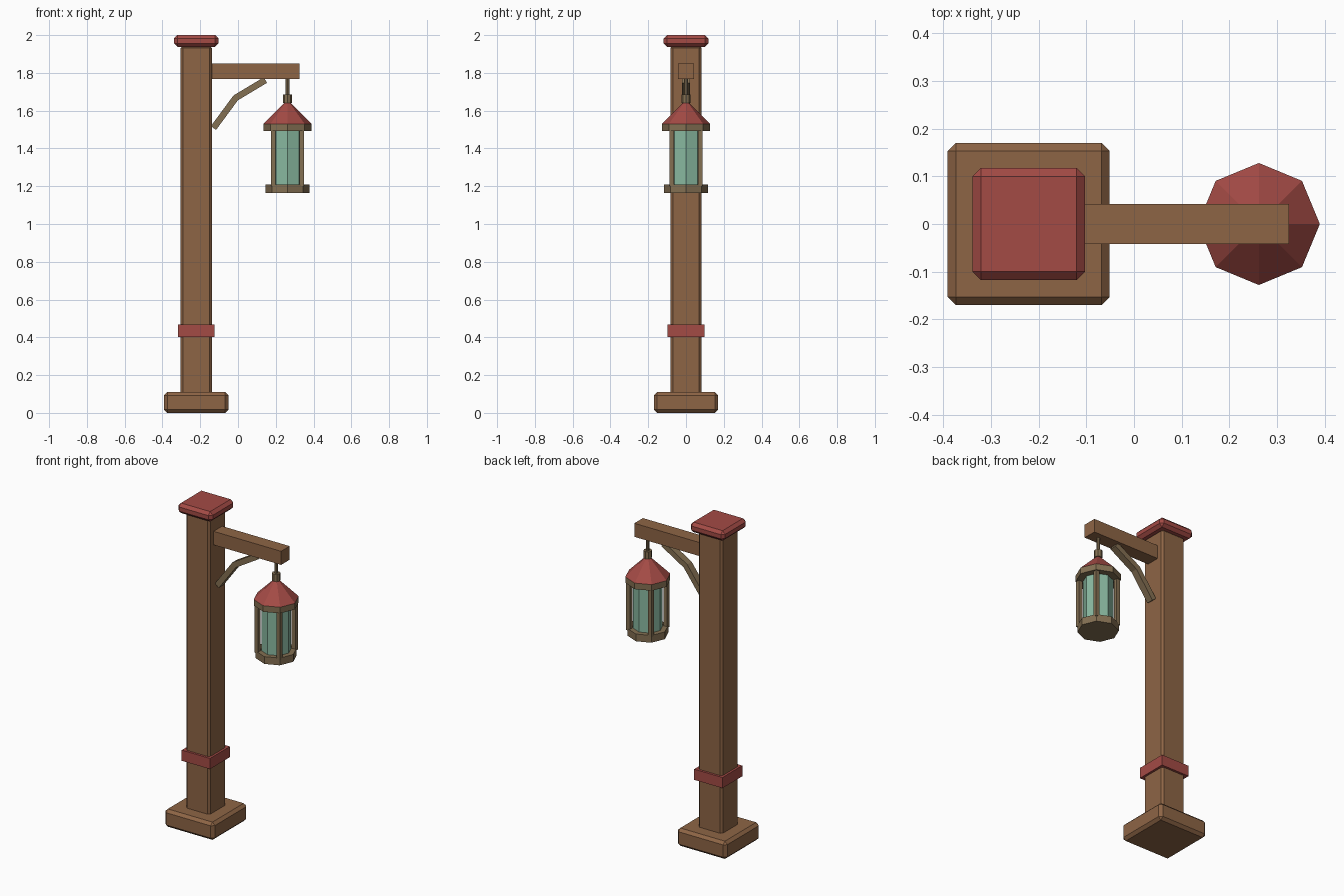
import bpy, bmesh, math
from mathutils import Vector

if "Cube" in bpy.data.objects:
    bpy.data.objects.remove(bpy.data.objects["Cube"], do_unlink=True)


def material(name, rgb):
    m = bpy.data.materials.new(name)
    m.use_nodes = True
    m.diffuse_color = (*rgb, 1)
    m.node_tree.nodes["Principled BSDF"].inputs["Base Color"].default_value = (*rgb, 1)
    return m


WOOD = material("brown wood", (0.27, 0.13, 0.06))
RED = material("red paint", (0.37, 0.07, 0.06))
METAL = material("aged bronze", (0.23, 0.16, 0.085))
GLASS = material("green glass", (0.25, 0.48, 0.35))


def finish(name, bm, mat):
    bmesh.ops.recalc_face_normals(bm, faces=bm.faces)
    me = bpy.data.meshes.new(name)
    bm.to_mesh(me)
    bm.free()
    me.materials.append(mat)
    ob = bpy.data.objects.new(name, me)
    bpy.context.collection.objects.link(ob)
    return ob


def box(name, mat, center, half, z0, z1, bevel=0, turn=0):
    bm = bmesh.new()
    bmesh.ops.create_cube(bm, size=2)
    for v in bm.verts:
        v.co = (v.co.x * half[0], v.co.y * half[1], v.co.z * (z1 - z0) / 2)
    if bevel:
        bmesh.ops.bevel(bm, geom=bm.edges[:], offset=bevel, segments=1,
                        affect='EDGES', profile=0.5)
    ob = finish(name, bm, mat)
    ob.location = (*center, (z0 + z1) / 2)
    ob.rotation_euler.z = turn
    return ob


def prism(name, mat, center, r0, r1, z0, z1, sides=8):
    bm = bmesh.new()
    bmesh.ops.create_cone(bm, cap_ends=True, segments=sides,
                          radius1=r0, radius2=r1, depth=z1 - z0)
    ob = finish(name, bm, mat)
    ob.location = (*center, (z0 + z1) / 2)
    return ob


def strip(name, mat, path, thick, half_y):
    """Rectangular bar following a bent path in the xz plane."""
    bm = bmesh.new()
    pts = [Vector(p) for p in path]
    rings = []
    for i, p in enumerate(pts):
        dirs = [(b - a).normalized() for a, b in zip(pts, pts[1:])][max(i - 1, 0):i + 1]
        d = sum(dirs, Vector((0, 0))).normalized()
        n = Vector((-d.y, d.x)) * thick / 2 / d.dot(dirs[0])
        rings.append([bm.verts.new((p.x + s * n.x, y, p.y + s * n.y))
                      for s, y in ((1, -half_y), (1, half_y), (-1, half_y), (-1, -half_y))])
    for a, b in zip(rings, rings[1:]):
        for k in range(4):
            j = (k + 1) % 4
            bm.faces.new((a[k], a[j], b[j], b[k]))
    bm.faces.new(rings[0])
    bm.faces.new(rings[-1])
    return finish(name, bm, mat)


POST = (-0.221, 0)
LAMP = (0.262, 0)

# Post with base, band and cap
box("base", WOOD, POST, (0.17, 0.17), 0, 0.11, 0.017)
box("post", WOOD, POST, (0.083, 0.083), 0.09, 1.945, 0.013)
box("band", RED, POST, (0.097, 0.097), 0.402, 0.468)
box("cap", RED, POST, (0.118, 0.118), 1.938, 2.0, 0.018)

# Arm and bent brace
box("arm", WOOD, (0.083, 0), (0.242, 0.042), 1.767, 1.851)
strip("brace", METAL, [(-0.13, 1.508), (-0.012, 1.668), (0.145, 1.762)], 0.034, 0.022)

# Hanger
prism("hanger_rod", METAL, LAMP, 0.01, 0.01, 1.66, 1.77)
prism("hanger_collar", METAL, LAMP, 0.024, 0.024, 1.64, 1.685)

# Lantern
prism("lantern_roof", RED, LAMP, 0.128, 0.012, 1.53, 1.645)
prism("lantern_top_ring", METAL, LAMP, 0.128, 0.128, 1.492, 1.53)
prism("lantern_glass", GLASS, LAMP, 0.085, 0.085, 1.2, 1.5)
prism("lantern_bottom_ring", METAL, LAMP, 0.117, 0.117, 1.165, 1.21)
for i in range(4):
    a = math.radians(45 + 90 * i)
    at = (LAMP[0] + 0.106 * math.cos(a), 0.106 * math.sin(a))
    box(f"lantern_bar_{i + 1}", METAL, at, (0.0125, 0.0125), 1.2, 1.5)
